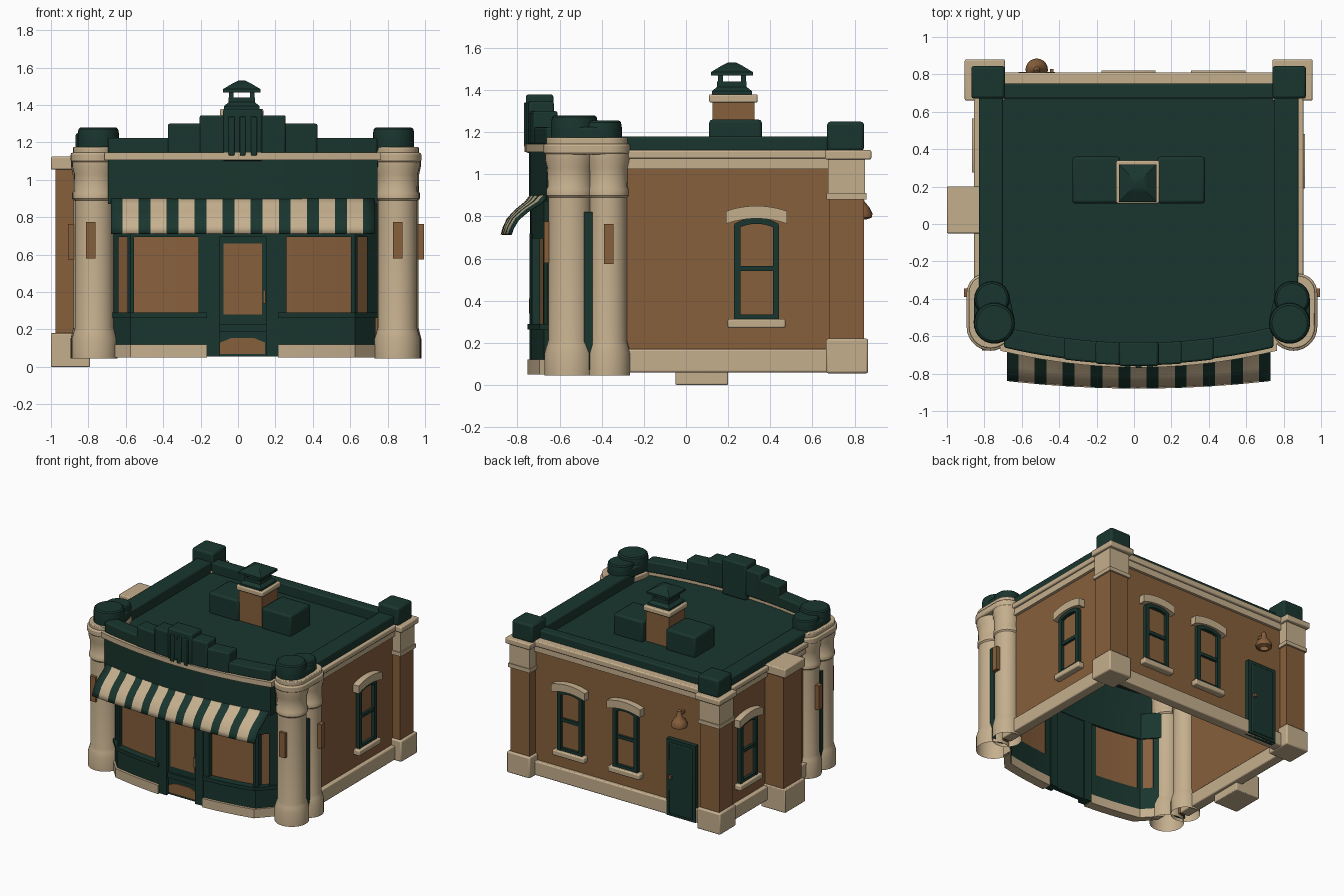
import bpy, bmesh, math
from mathutils import Matrix, geometry

if "Cube" in bpy.data.objects:
    bpy.data.objects.remove(bpy.data.objects["Cube"])

X0 = 0.025                                   # centre line of the building
CENTRE = Matrix.Translation((X0, 0, 0))


def material(name, rgb):
    m = bpy.data.materials.new(name)
    m.diffuse_color = (*rgb, 1)
    m.use_nodes = True
    m.node_tree.nodes["Principled BSDF"].inputs["Base Color"].default_value = m.diffuse_color
    return m


GREEN = material("dark green", (0.010, 0.036, 0.027))
TAN = material("tan stone", (0.56, 0.43, 0.27))
BROWN = material("brown brick", (0.245, 0.115, 0.045))


def finish(name, bm, mats, M=CENTRE, bevel=0):
    bmesh.ops.recalc_face_normals(bm, faces=bm.faces)
    me = bpy.data.meshes.new(name)
    bm.to_mesh(me)
    bm.free()
    me.transform(M)
    for m in mats:
        me.materials.append(m)
    ob = bpy.data.objects.new(name, me)
    bpy.context.collection.objects.link(ob)
    if bevel:
        b = ob.modifiers.new("bevel", 'BEVEL')
        b.width, b.segments = bevel, 2
    return ob


def prism(name, pts, lo, hi, mat, axis='z', M=CENTRE, bevel=0):
    bm = bmesh.new()
    at = (lambda p, h: (p[0], p[1], h)) if axis == 'z' else (lambda p, h: (p[0], h, p[1]))
    a = [bm.verts.new(at(p, lo)) for p in pts]
    b = [bm.verts.new(at(p, hi)) for p in pts]
    bm.faces.new(a)
    bm.faces.new(b)
    for i in range(len(pts)):
        j = (i + 1) % len(pts)
        bm.faces.new((a[i], a[j], b[j], b[i]))
    return finish(name, bm, [mat], M, bevel)


def box(name, x0, x1, y0, y1, z0, z1, mat, M=CENTRE, bevel=0):
    return prism(name, [(x0, y0), (x1, y0), (x1, y1), (x0, y1)], z0, z1, mat, 'z', M, bevel)


def lathe(name, profile, x, y, mat, n=28, turn=0, M=CENTRE):
    bm = bmesh.new()
    rings = []
    for r, z in profile:
        rings.append([bm.verts.new((x + r * math.cos(turn + 2 * math.pi * i / n),
                                    y + r * math.sin(turn + 2 * math.pi * i / n), z)) for i in range(n)])
    for a, b in zip(rings, rings[1:]):
        for i in range(n):
            bm.faces.new((a[i], a[(i + 1) % n], b[(i + 1) % n], b[i]))
    bm.faces.new(rings[-1])
    return finish(name, bm, [mat], M)


def capsule(name, circles, z0, z1, mat, bevel=0):
    # slab around two circles
    pts = [(x + r * math.cos(math.pi * i / 14), y + r * math.sin(math.pi * i / 14))
           for x, y, r in circles for i in range(28)]
    return prism(name, [pts[i] for i in geometry.convex_hull_2d(pts)], z0, z1, mat, bevel=bevel)


# Front plan curves: bowed sign band and the bay with angled ends
def sign(x):
    return -0.745 + 0.08 * (x / 0.7) ** 2


def bay(x):
    x = abs(x)
    return -0.735 + 0.065 * (x / 0.6) ** 2 if x <= 0.6 else -0.67 + (x - 0.6) * 1.1


def bowed(name, f, a, b, z0, z1, off, t, mat, bevel=0):
    n = 20
    xs = sorted({round(a + (b - a) * i / n, 4) for i in range(n + 1)} | {x for x in (-0.6, 0.6) if a < x < b})
    pts = [(x, f(x) - off) for x in xs] + [(x, f(x) + t) for x in reversed(xs)]
    return prism(name, pts, z0, z1, mat, bevel=bevel)


def arch(name, half, z, rise, thick, w, mat, M):
    us = [half * (i / 6 - 1) for i in range(13)]
    curve = lambda u: z + rise * (1 - (u / half) ** 2)
    pts = [(u, curve(u)) for u in us] + [(u, curve(u) + thick) for u in reversed(us)]
    prism(name, pts, -w, 0.01, mat, 'y', M)


def window(name, x, y, angle):
    M = Matrix.Translation((x, y, 0)) @ Matrix.Rotation(math.radians(angle), 4, 'Z')
    box(name + "_pane", -0.1, 0.1, -0.006, 0, 0.32, 0.76, BROWN, M)
    for s in (-1, 1):
        box(name + "_jamb", s * 0.092 - 0.015, s * 0.092 + 0.015, -0.03, 0.01, 0.31, 0.76, GREEN, M)
    box(name + "_mid_rail", -0.1, 0.1, -0.025, 0.01, 0.54, 0.565, GREEN, M)
    box(name + "_bottom_rail", -0.1, 0.1, -0.028, 0.01, 0.31, 0.335, GREEN, M)
    arch(name + "_top_rail", 0.105, 0.735, 0.03, 0.03, 0.03, GREEN, M)
    arch(name + "_lintel", 0.145, 0.765, 0.025, 0.06, 0.05, TAN, M)
    box(name + "_sill", -0.137, 0.137, -0.05, 0.01, 0.27, 0.313, TAN, M, 0.008)


# Walls, plinth, cornice and parapet on the sides
for s, side in ((1, "right"), (-1, "left")):
    def sb(name, x0, x1, *r, bevel=0):
        return box(side + "_" + name, min(s * x0, s * x1), max(s * x0, s * x1), *r, bevel=bevel)
    sb("wall", 0.80, 0.84, -0.45, 0.77, 0.07, 1.10, BROWN)
    sb("plinth", 0.79, 0.87, -0.40, 0.80, 0.06, 0.17, TAN, bevel=0.008)
    sb("cornice", 0.80, 0.862, -0.40, 0.79, 1.025, 1.075, TAN)
    sb("cornice_top", 0.80, 0.88, -0.40, 0.81, 1.075, 1.115, TAN, bevel=0.008)
    sb("parapet", 0.725, 0.855, -0.45, 0.74, 1.08, 1.18, GREEN, bevel=0.01)
    # Square back corner pier
    sb("pier", 0.74, 0.905, 0.68, 0.845, 0.2, 0.92, BROWN)
    sb("pier_base", 0.725, 0.925, 0.665, 0.865, 0.055, 0.22, TAN, bevel=0.01)
    sb("pier_band", 0.728, 0.918, 0.668, 0.858, 0.88, 0.91, TAN)
    sb("pier_capital", 0.735, 0.91, 0.675, 0.85, 0.91, 1.07, TAN)
    sb("pier_top", 0.715, 0.93, 0.66, 0.88, 1.07, 1.115, TAN, bevel=0.008)
    sb("pier_cap", 0.715, 0.895, 0.67, 0.845, 1.11, 1.25, GREEN, bevel=0.015)
    # Paired round front columns under one rounded capital and cap
    e = 0 if s > 0 else -0.035
    fx, gx = s * (0.827 + e), s * (0.85 + e)
    for part, x, y, r in (("front_column", fx, -0.55, 0.105), ("side_column", gx, -0.37, 0.09)):
        prof = [(1.17, 0.045), (1.17, 0.15), (1.06, 0.19), (1, 0.21), (1, 0.89), (1.08, 0.9), (1.08, 0.93), (1.02, 0.94),
                (1.04, 1.03), (1.14, 1.07), (1.14, 1.1)]
        lathe(side + "_" + part, [(k * r, z) for k, z in prof], x, y, TAN)
    capsule(side + "_capital", [(fx, -0.55, 0.128), (gx, -0.37, 0.105)], 1.095, 1.145, TAN, 0.01)
    capsule(side + "_capital_top", [(fx, -0.55, 0.115), (gx, -0.37, 0.093)], 1.14, 1.175, TAN, 0.006)
    capsule(side + "_cap_base", [(fx - s * 0.02, -0.53, 0.11), (gx - s * 0.03, -0.4, 0.095)], 1.15, 1.225, GREEN, 0.012)
    for part, x, y, r, top in (("front_cap", fx - s * 0.02, -0.53, 0.11, 1.28), ("side_cap", gx - s * 0.03, -0.4, 0.095, 1.255)):
        lathe(side + "_" + part, [(r, 1.16), (r, top - 0.03), (0.96 * r, top - 0.008), (0.86 * r, top)], x, y, GREEN)
    sb("column_strip", 0.80, 0.91 + e, -0.485, -0.445, 0.07, 0.82, GREEN)
    sb("front_plaque", 0.805 + e * 0.5, 0.855 + e * 0.5, -0.675, -0.64, 0.58, 0.775, BROWN)
    sb("side_plaque", 0.90 + e, 0.97 + e, -0.39, -0.345, 0.575, 0.765, BROWN)

# Back wall
box("back_wall", -0.82, 0.82, 0.73, 0.77, 0.07, 1.10, BROWN)
box("back_plinth", -0.8, 0.8, 0.72, 0.80, 0.06, 0.17, TAN, bevel=0.008)
box("back_cornice", -0.82, 0.82, 0.73, 0.79, 1.025, 1.075, TAN)
box("back_cornice_top", -0.82, 0.82, 0.70, 0.81, 1.075, 1.12, TAN, bevel=0.008)
box("back_parapet", -0.8, 0.8, 0.67, 0.75, 1.08, 1.18, GREEN, bevel=0.01)
window("right_window", X0 + 0.84, 0.335, 90)
window("left_window", X0 - 0.84, 0.42, -90)
window("back_window_1", 0.45, 0.77, 180)
window("back_window_2", -0.03, 0.77, 180)

# Back door and lamp
W = Matrix()
box("back_door_frame", -0.645, -0.395, 0.76, 0.805, 0.06, 0.66, GREEN, W)
box("back_door_leaf", -0.62, -0.42, 0.76, 0.813, 0.08, 0.635, GREEN, W, 0.006)
box("back_door_knob", -0.45, -0.43, 0.81, 0.83, 0.36, 0.385, BROWN, W)
lathe("back_lamp", [(0.03, 0.785), (0.058, 0.795), (0.06, 0.815), (0.045, 0.845), (0.022, 0.87), (0.016, 0.915), (0.005, 0.925)],
      -0.52, 0.825, BROWN, 20, M=W)
box("lamp_arm", -0.53, -0.51, 0.76, 0.83, 0.88, 0.9, BROWN, W)

# Buttress on the left wall
box("buttress_base", -1.0, -0.79, -0.05, 0.2, 0, 0.18, TAN, W, 0.006)
box("buttress_shaft", -0.975, -0.80, -0.035, 0.185, 0.18, 1.06, BROWN, W)
box("buttress_cap", -1.0, -0.80, -0.05, 0.2, 1.055, 1.125, TAN, W, 0.008)

# Shopfront bay
for s in (-1, 1):
    def sw(name, a, b, *r):
        return bowed(("right_" if s > 0 else "left_") + name, bay, min(s * a, s * b), max(s * a, s * b), *r)
    sw("bay_plinth", 0.19, 0.72, 0.05, 0.12, 0.025, 0.05, TAN)
    sw("kick_panel", 0.19, 0.71, 0.12, 0.265, 0.005, 0.05, GREEN)
    sw("bay_sill", 0.19, 0.72, 0.262, 0.29, 0.025, 0.05, GREEN)
    sw("shop_glass", 0.20, 0.70, 0.29, 0.71, -0.03, 0.045, BROWN)
    for a, b in ((0.185, 0.235), (0.58, 0.615), (0.665, 0.73)):
        sw("mullion", a, b, 0.28, 0.72, 0.005, 0.05, GREEN)
    sw("door_jamb", 0.125, 0.19, 0.055, 0.72, 0.012, 0.06, GREEN)
bowed("bay_head", bay, -0.72, 0.72, 0.695, 0.90, 0.005, 0.06, GREEN)

# Front door
box("door_leaf", -0.13, 0.13, -0.715, -0.68, 0.055, 0.71, GREEN)
box("door_glass", -0.103, 0.103, -0.722, -0.714, 0.28, 0.66, BROWN)
box("door_rail", -0.125, 0.125, -0.73, -0.71, 0.19, 0.23, GREEN)
box("door_handle", 0.108, 0.122, -0.745, -0.714, 0.34, 0.41, BROWN)
prism("door_kick_plate", [(-0.12, 0.07), (0.12, 0.07), (0.12, 0.13), (0.06, 0.155), (-0.06, 0.155), (-0.12, 0.13)],
      -0.723, -0.714, BROWN, 'y')

# Sign band, front cornice and stepped parapet
bowed("sign_band", sign, -0.72, 0.72, 0.87, 1.11, 0, 0.07, GREEN)
bowed("front_cornice", sign, -0.74, 0.74, 1.105, 1.145, 0.022, 0.08, TAN)
for i, (half, top) in enumerate(((0.72, 1.225), (0.40, 1.30), (0.23, 1.345))):
    bowed("parapet_step_%d" % (i + 1), sign, -half, half, 1.14, top, 0.005 * i, 0.11, GREEN, 0.01)
box("parapet_keystone", -0.105, 0.105, -0.76, -0.63, 1.10, 1.38, GREEN, bevel=0.012)
for x in (-0.06, 0, 0.06):
    box("keystone_rib", x - 0.016, x + 0.016, -0.77, -0.75, 1.13, 1.34, GREEN, bevel=0.005)

# Striped awning, colour by stripe
edges = [-0.705] + [0.15 * k + d for k in range(-4, 5) for d in (-0.043, 0.043)] + [0.705]
bm = bmesh.new()
rows = []
for x in edges:
    y_in, y_out = sign(x) + 0.01, -0.88 + 0.04 * (x / 0.7) ** 2
    rows.append([bm.verts.new((x, y_in + (y_out - y_in) * t, z)) for t, z in
                 ((0, 0.912), (0.2, 0.872), (0.55, 0.83), (0.8, 0.79), (0.93, 0.75), (1, 0.715))])
for i in range(len(rows) - 1):
    for j in range(5):
        bm.faces.new((rows[i][j], rows[i + 1][j], rows[i + 1][j + 1], rows[i][j + 1])).material_index = i % 2
awning = finish("striped_awning", bm, [GREEN, TAN])
awning.modifiers.new("thickness", 'SOLIDIFY').thickness = 0.012

# Flat roof, roof boxes and chimney
xs = [-0.72 + 0.072 * i for i in range(21)]
prism("roof_deck", [(x, sign(x) + 0.05) for x in xs] + [(0.82, -0.45), (0.82, 0.74), (-0.82, 0.74), (-0.82, -0.45)],
      1.07, 1.10, GREEN)
box("roof_box_right", 0.10, 0.355, 0.11, 0.36, 1.09, 1.26, GREEN, bevel=0.015)
box("roof_box_left", -0.355, -0.10, 0.11, 0.36, 1.09, 1.26, GREEN, bevel=0.015)
box("chimney_stack", -0.105, 0.095, 0.125, 0.325, 1.09, 1.35, BROWN)
box("chimney_band", -0.12, 0.11, 0.11, 0.34, 1.34, 1.38, TAN, bevel=0.008)
q = math.sqrt(2)
for name, prof in (("chimney_cowl_base", ((0.095, 1.375), (0.095, 1.395), (0.07, 1.415), (0.07, 1.44))),
                   ("chimney_cowl_hat", ((0.05, 1.47), (0.1, 1.468), (0.1, 1.485), (0.05, 1.515), (0.02, 1.53)))):
    lathe(name, [(r * q, z) for r, z in prof], -0.005, 0.218, GREEN, 4, math.pi / 4)
for sx in (-1, 1):
    for sy in (-1, 1):
        x, y = -0.005 + sx * 0.055, 0.218 + sy * 0.055
        box("cowl_post", x - 0.012, x + 0.012, y - 0.012, y + 0.012, 1.43, 1.48, GREEN)

bpy.ops.object.select_all(action='SELECT')
bpy.context.view_layer.objects.active = awning
bpy.ops.object.shade_smooth_by_angle(angle=math.radians(35))
